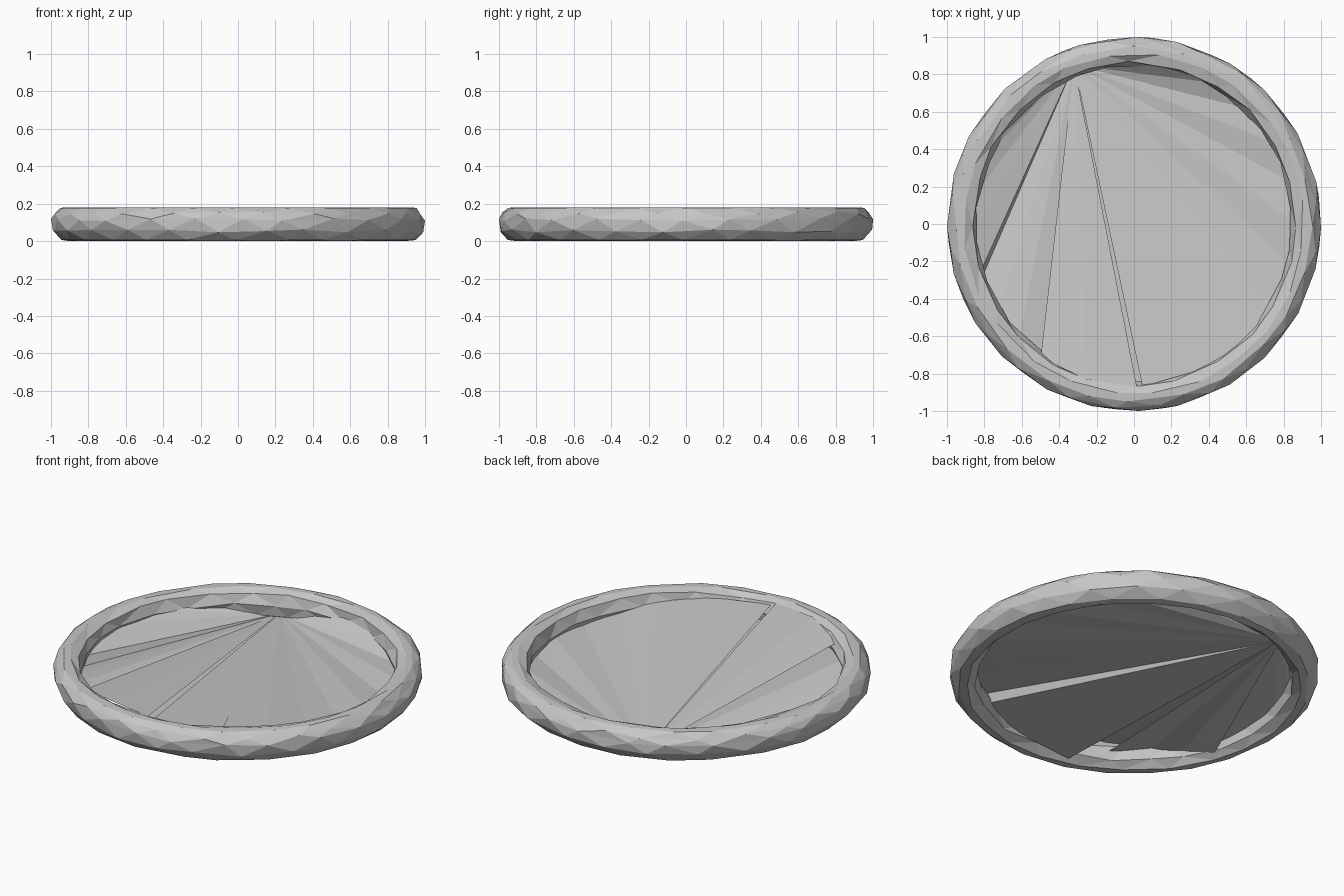
import bpy, bmesh, random
from math import sin, cos, pi, radians

random.seed(4)
cube = bpy.data.objects.get("Cube")
if cube:
    bpy.data.objects.remove(cube)

# Single flat grey
grey = bpy.data.materials.new("plain_grey")
grey.use_nodes = True
colour = (0.57, 0.57, 0.57, 1)
grey.diffuse_color = colour
grey.node_tree.nodes["Principled BSDF"].inputs["Base Color"].default_value = colour


def finish(bm, name):
    mesh = bpy.data.meshes.new(name)
    bm.to_mesh(mesh)
    bm.free()
    mesh.materials.append(grey)
    obj = bpy.data.objects.new(name, mesh)
    bpy.context.collection.objects.link(obj)
    return obj


# Faceted rim: a rounded section swept round, with slightly uneven corners
SEGMENTS = 24
section = [(1.0, 0.115), (0.985, 0.15), (0.95, 0.178), (0.91, 0.18),
           (0.865, 0.16), (0.845, 0.1), (0.86, 0.035), (0.905, 0.0),
           (0.95, 0.006), (0.995, 0.055)]
bm = bmesh.new()
loops = []
for i in range(SEGMENTS):
    loop = []
    for j, (r, z) in enumerate(section):
        a = 2 * pi * (i + 0.5 * (j % 2) + random.uniform(-0.15, 0.15)) / SEGMENTS
        if j:
            r += random.uniform(-0.006, 0.006)
        if 0.01 < z < 0.17:
            z += random.uniform(-0.008, 0.008)
        loop.append(bm.verts.new((r * cos(a), r * sin(a), z)))
    loops.append(loop)
n = len(section)
for i in range(SEGMENTS):
    here, there = loops[i], loops[(i + 1) % SEGMENTS]
    for j in range(n):
        k = (j + 1) % n
        a, b, c, d = here[j], there[j], there[k], here[k]
        tris = ((a, b, d), (b, c, d)) if j % 2 == 0 else ((a, b, c), (a, c, d))
        for tri in tris:
            bm.faces.new(tri)
bmesh.ops.recalc_face_normals(bm, faces=bm.faces)
finish(bm, "rim")

# Uneven floor: a fan from one low point at the back, whose edge climbs and
# folds back under itself at the front (angle in degrees, height)
edge_path = [(125, 0.07), (140, 0.11), (155, 0.11), (170, 0.1), (185, 0.09),
             (198, 0.07), (200, 0.02), (213, 0.07), (225, 0.1), (240, 0.08),
             (235, 0.13), (253, 0.17), (271, 0.165), (254, 0.01), (280, 0.06),
             (297, 0.09), (299, 0.14), (273, 0.15), (301, 0.135), (315, 0.12),
             (330, 0.09), (345, 0.07), (0, 0.08), (15, 0.06), (30, 0.08),
             (45, 0.07), (60, 0.1), (77, 0.14), (92, 0.06)]
bm = bmesh.new()
apex = bm.verts.new((-0.32, 0.85, 0.03))
edge = []
for deg, z in edge_path:
    a = radians(deg)
    edge.append(bm.verts.new((0.87 * cos(a), 0.87 * sin(a), z)))
for p, q in zip(edge, edge[1:]):
    bm.faces.new((apex, p, q))
finish(bm, "floor")
